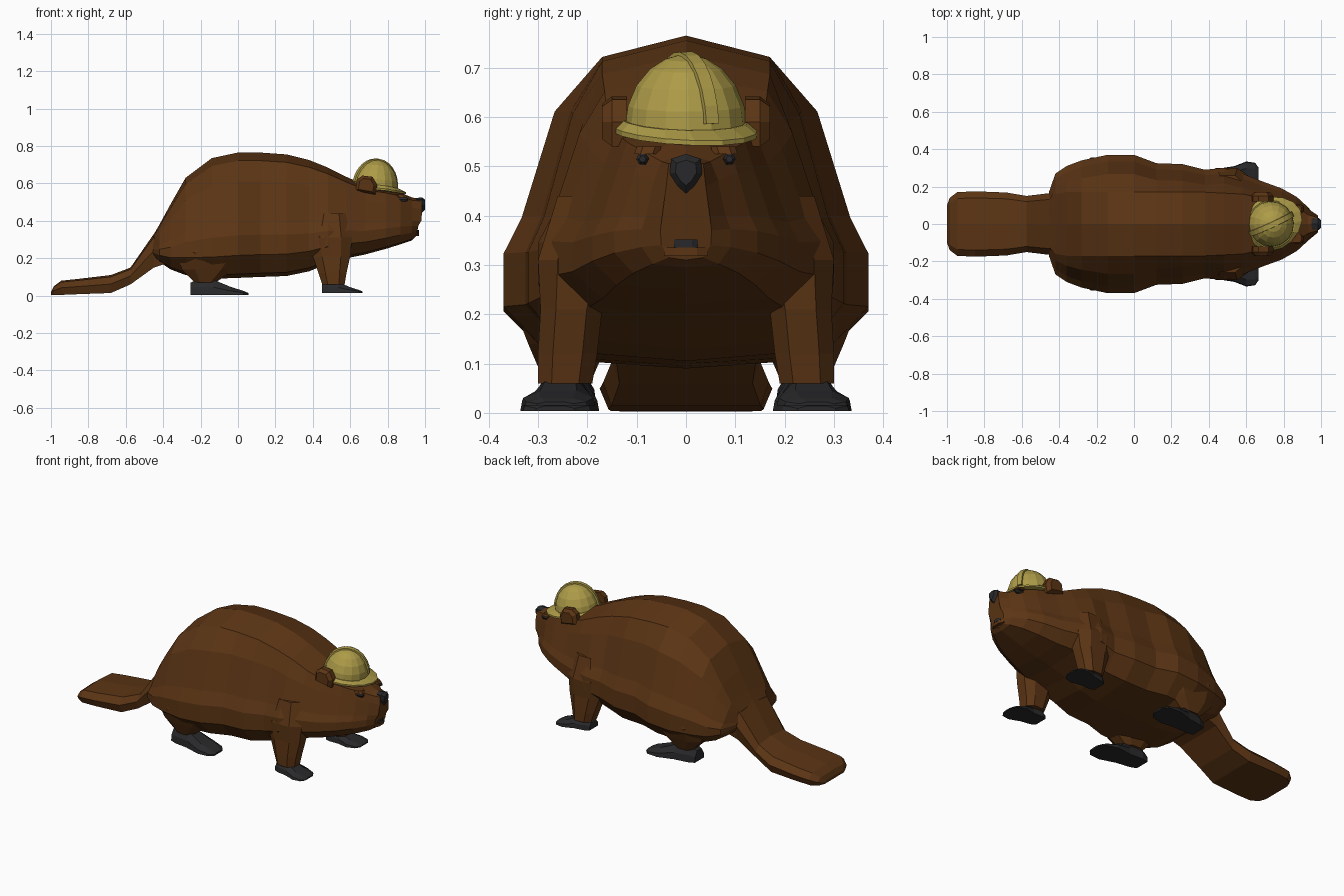
import bpy, bmesh, math
from mathutils import Matrix, Vector

cube = bpy.data.objects.get("Cube")
if cube:
    bpy.data.objects.remove(cube)


def material(name, r, g, b):
    m = bpy.data.materials.new(name)
    m.use_nodes = True
    m.diffuse_color = (r, g, b, 1)
    bsdf = m.node_tree.nodes["Principled BSDF"]
    bsdf.inputs["Base Color"].default_value = (r, g, b, 1)
    bsdf.inputs["Roughness"].default_value = 0.9
    return m


FUR = material("brown fur", 0.105, 0.035, 0.007)
DARK = material("charcoal skin", 0.022, 0.022, 0.024)
YELLOW = material("helmet yellow", 0.42, 0.33, 0.065)


def finish(bm, name, mat):
    bmesh.ops.recalc_face_normals(bm, faces=bm.faces)
    mesh = bpy.data.meshes.new(name)
    bm.to_mesh(mesh)
    bm.free()
    mesh.materials.append(mat)
    ob = bpy.data.objects.new(name, mesh)
    bpy.context.collection.objects.link(ob)
    return ob


def loft(name, rings, mat, matrix=None):
    """Skin a list of equal-length closed rings and cap both ends."""
    bm = bmesh.new()
    rows = [[bm.verts.new(p) for p in ring] for ring in rings]
    n = len(rows[0])
    for a, b in zip(rows, rows[1:]):
        for i in range(n):
            j = (i + 1) % n
            bm.faces.new((a[i], a[j], b[j], b[i]))
    bm.faces.new(rows[0])
    bm.faces.new(rows[-1])
    if matrix:
        bm.transform(matrix)
    return finish(bm, name, mat)


def mirrored(half):
    """Close a top-to-bottom half outline of (x, y, z) across y = 0."""
    return half + [(x, -y, z) for x, y, z in half[-2:0:-1]]


def box_ring(x0, x1, y0, y1, z, c=0.25):
    """Level rectangle with cut corners."""
    dx, dy = (x1 - x0) * c, (y1 - y0) * c
    return [(x0 + dx, y0, z), (x1 - dx, y0, z), (x1, y0 + dy, z), (x1, y1 - dy, z),
            (x1 - dx, y1, z), (x0 + dx, y1, z), (x0, y1 - dy, z), (x0, y0 + dy, z)]


def both_sides(name, rings, mat):
    for tag, s in (("near", -1), ("far", 1)):
        loft(tag + "_" + name, [[(x, s * y, z) for x, y, z in r] for r in rings], mat)


# Body and head: x, half width, bottom, top, half width of the back
stations = [
    (-0.455, 0.17, 0.21, 0.32, 0.12), (-0.42, 0.27, 0.18, 0.38, 0.16),
    (-0.36, 0.31, 0.14, 0.49, 0.17), (-0.28, 0.34, 0.11, 0.63, 0.17),
    (-0.14, 0.37, 0.09, 0.735, 0.17), (0.0, 0.37, 0.095, 0.765, 0.17),
    (0.12, 0.325, 0.10, 0.765, 0.17), (0.26, 0.32, 0.105, 0.755, 0.17),
    (0.38, 0.29, 0.13, 0.725, 0.17), (0.48, 0.30, 0.17, 0.685, 0.165),
    (0.58, 0.27, 0.20, 0.635, 0.16), (0.68, 0.23, 0.22, 0.59, 0.14),
    (0.79, 0.19, 0.25, 0.57, 0.12), (0.87, 0.145, 0.275, 0.55, 0.09),
    (0.93, 0.09, 0.295, 0.525, 0.05),
]
# Fraction of half width and of depth below the back
outline = [(0.72, 0.23), (0.9, 0.55), (1, 0.66), (1, 0.82), (0.74, 0.97)]
rings = []
for x, w, zb, zt, t in stations:
    h = zt - zb
    half = [(x, 0, zt), (x, t, zt - 0.065 * h)]
    half += [(x, w * fy, zt - h * fz) for fy, fz in outline]
    rings.append(mirrored(half + [(x, 0, zb)]))
# Snout front, slightly undercut towards the chin
snout = [(0.985, 0, 0.515), (0.98, 0.035, 0.505), (0.985, 0.04, 0.46), (0.98, 0.048, 0.40),
         (0.962, 0.052, 0.37), (0.957, 0.05, 0.34), (0.95, 0.035, 0.315), (0.945, 0, 0.31)]
rings.append(mirrored(snout))
loft("body", rings, FUR)

# Tail: x, half width, bottom, top
tail = [(-1, 0.10, 0.004, 0.02), (-0.985, 0.14, 0.003, 0.05), (-0.945, 0.17, 0.004, 0.08),
        (-0.85, 0.175, 0.008, 0.09), (-0.68, 0.168, 0.014, 0.11), (-0.575, 0.15, 0.06, 0.15),
        (-0.45, 0.165, 0.15, 0.33), (-0.36, 0.17, 0.18, 0.46)]
loft("tail", [mirrored([(x, 0, t), (x, w * 0.8, t - (t - b) * 0.1), (x, w, (t + b) / 2),
                        (x, w * 0.9, b), (x, 0, b)]) for x, w, b, t in tail], FUR)

# Legs
both_sides("front_leg", [
    box_ring(0.45, 0.57, 0.19, 0.30, 0.06), box_ring(0.43, 0.58, 0.18, 0.30, 0.12),
    box_ring(0.40, 0.60, 0.17, 0.295, 0.21), box_ring(0.38, 0.61, 0.14, 0.30, 0.31),
    box_ring(0.42, 0.58, 0.12, 0.26, 0.44)], FUR)
both_sides("hind_leg", [
    box_ring(-0.23, -0.12, 0.19, 0.29, 0.07), box_ring(-0.30, -0.02, 0.16, 0.32, 0.14),
    box_ring(-0.33, 0.07, 0.14, 0.355, 0.23), box_ring(-0.26, 0.04, 0.14, 0.33, 0.36)], FUR)


def foot_rings(heel, length, y, width, base, height, splay):
    """Flat webbed foot: position along foot, width share, height share."""
    rows = []
    for f, fw, fh in ((0, 0.55, 0.75), (0.12, 0.7, 1), (0.4, 0.75, 0.95),
                      (0.7, 1, 0.5), (0.92, 0.85, 0.25), (1, 0.5, 0.12)):
        x, c, w = heel + f * length, y + splay * f, width * fw / 2
        top = base + height * fh
        rows.append([(x, c - w, base), (x, c + w, base), (x, c + w * 0.95, base + height * fh * 0.5),
                     (x, c + w * 0.5, top), (x, c - w * 0.5, top),
                     (x, c - w * 0.95, base + height * fh * 0.5)])
    return rows


both_sides("front_foot", foot_rings(0.45, 0.215, 0.245, 0.15, 0.015, 0.06, 0.02), DARK)
both_sides("hind_foot", foot_rings(-0.255, 0.31, 0.235, 0.16, 0.004, 0.085, 0.03), DARK)

# Ears: small upright cupped lobes
ear = [(0.625, 0.56), (0.635, 0.62), (0.665, 0.642), (0.72, 0.635), (0.745, 0.59), (0.735, 0.54)]
both_sides("ear", [[(x, 0.12, z) for x, z in ear], [(x, 0.15, z) for x, z in ear],
                   [(0.685 + (x - 0.685) * 0.7, 0.17, 0.59 + (z - 0.59) * 0.7) for x, z in ear]], FUR)

# Face: nose wedge, eyes, brows and dark front tooth
nose = [(0, 0.525), (0.03, 0.515), (0.033, 0.485), (0.017, 0.46), (0, 0.445)]
loft("nose", [mirrored([(x, y * s, 0.49 + (z - 0.49) * s) for y, z in nose])
              for x, s in ((0.945, 0.9), (0.985, 1), (1.0, 0.65))], DARK)
both_sides("eye", [[(x, 0.088 + r * math.cos(a * math.pi / 3), 0.515 + r * math.sin(a * math.pi / 3))
                    for a in range(6)] for x, r in ((0.86, 0.013), (0.90, 0.013), (0.908, 0.007))], DARK)
both_sides("brow", [box_ring(0.85, 0.905, 0.055, 0.105, 0.525),
                    box_ring(0.84, 0.895, 0.05, 0.10, 0.54)], FUR)
loft("tooth", [box_ring(0.94, 0.968, -0.024, 0.024, z) for z in (0.335, 0.352)], DARK)
loft("lower_lip", [box_ring(0.92, 0.967, -0.045, 0.045, z) for z in (0.318, 0.335)], FUR)

# Helmet, turned and tipped forward
place = (Matrix.Translation((0.732, 0, 0.577)) @ Matrix.Rotation(math.radians(6), 4, "Y")
         @ Matrix.Rotation(math.radians(25), 4, "Z"))
N = 16
angles = [math.tau * i / N for i in range(N)]


def dome_ring(e, grow=0):
    r = (0.124 + grow) * math.cos(e)
    return [(r * math.cos(a), r * math.sin(a), (0.15 + grow) * math.sin(e)) for a in angles]


loft("helmet_dome", [dome_ring(math.radians(d)) for d in (0, 18, 36, 54, 70, 84)], YELLOW, place)


def brim_ring(grow, z):
    return [((0.128 + grow * (1 + 2.2 * max(0, math.cos(a)))) * math.cos(a),
             (0.128 + grow) * math.sin(a), z - 0.008 * max(0, math.cos(a))) for a in angles]


loft("helmet_brim", [brim_ring(0, 0.016), brim_ring(0.015, 0.0), brim_ring(0.015, -0.01),
                     brim_ring(-0.01, -0.01)], YELLOW, place)

# Raised ridge over the crown
arc = [math.radians(8 + 164 * i / 12) for i in range(13)]
loft("helmet_ridge", [[(r * math.cos(e), y, (r + 0.026) * math.sin(e))
                       for y, r in ((-0.016, 0.115), (-0.014, 0.13), (0.014, 0.13), (0.016, 0.115))]
                      for e in arc], YELLOW, place)
